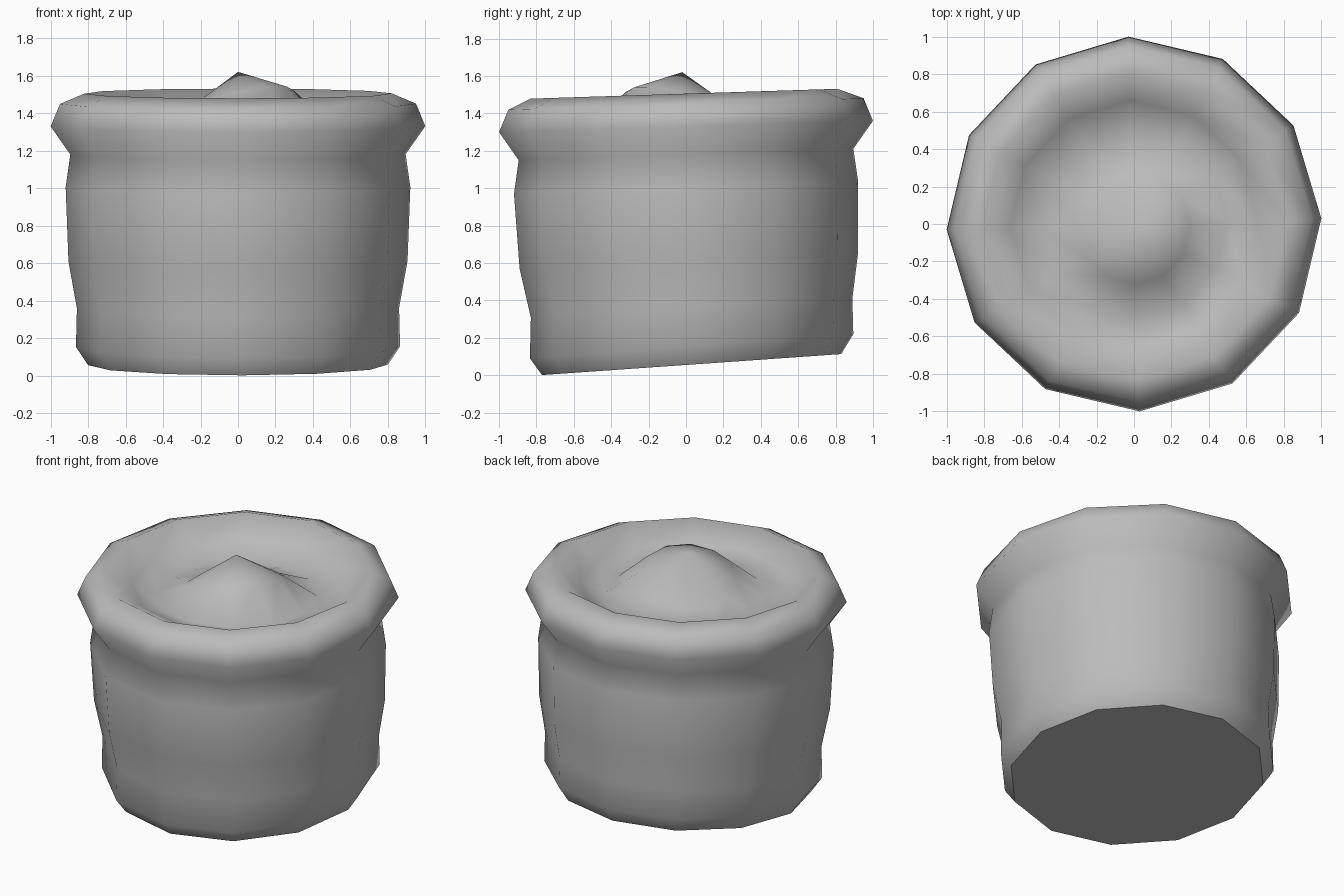
import bpy, bmesh, math

cube = bpy.data.objects.get("Cube")
if cube:
    bpy.data.objects.remove(cube)

SIDES = 12


def make_material(name, colour):
    mat = bpy.data.materials.new(name)
    mat.use_nodes = True
    mat.diffuse_color = colour
    mat.node_tree.nodes["Principled BSDF"].inputs["Base Color"].default_value = colour
    return mat


def add_ring(bm, radius, height, tilt, shift):
    """Twelve points round a slightly tilted, shifted circle."""
    ring = []
    for i in range(SIDES):
        a = math.tau * i / SIDES + math.radians(1.7)
        y = radius * math.sin(a)
        ring.append(bm.verts.new((radius * math.cos(a), y + shift, height + tilt * y)))
    return ring


def bridge(bm, low, high):
    for i in range(SIDES):
        j = (i + 1) % SIDES
        bm.faces.new((low[i], low[j], high[j], high[i]))


def finish(bm, name, mat):
    bmesh.ops.recalc_face_normals(bm, faces=bm.faces)
    for f in bm.faces:
        f.smooth = True
    mesh = bpy.data.meshes.new(name)
    bm.to_mesh(mesh)
    bm.free()
    mesh.materials.append(mat)
    obj = bpy.data.objects.new(name, mesh)
    bpy.context.collection.objects.link(obj)
    return obj


grey = make_material("plain grey", (0.5, 0.5, 0.5, 1))

# Pot wall, flared rim and sunken lid: radius, height, tilt, shift in y
profile = [
    (0.80, 0.057, 0.07, 0.03),
    (0.865, 0.155, 0.075, 0.03),
    (0.86, 0.36, 0.06, 0.03),
    (0.905, 0.61, 0.045, 0.015),
    (0.92, 1.005, 0.04, 0.0),
    (0.895, 1.18, 0.034, 0.0),
    (1.0, 1.33, 0.03, 0.0),
    (0.95, 1.45, 0.032, 0.0),
    (0.82, 1.505, 0.032, -0.01),
    (0.66, 1.40, 0.02, 0.0),
    (0.50, 1.34, 0.0, 0.0),
]
bm = bmesh.new()
rings = [add_ring(bm, *row) for row in profile]
for low, high in zip(rings, rings[1:]):
    bridge(bm, low, high)

# Uneven peaked knob: higher shoulders on the right and front
shoulder = add_ring(bm, 0.30, 1.45, 0.0, -0.02)
for v in shoulder:
    v.co.z += 0.22 * v.co.x - 0.2 * v.co.y
bridge(bm, rings[-1], shoulder)
peak = bm.verts.new((0, -0.02, 1.62))
for i in range(SIDES):
    bm.faces.new((shoulder[i], shoulder[(i + 1) % SIDES], peak))

# Flat base with a crisp edge
base = bm.faces.new(rings[0][::-1])
for e in base.edges:
    e.smooth = False
finish(bm, "lidded_pot", grey)
